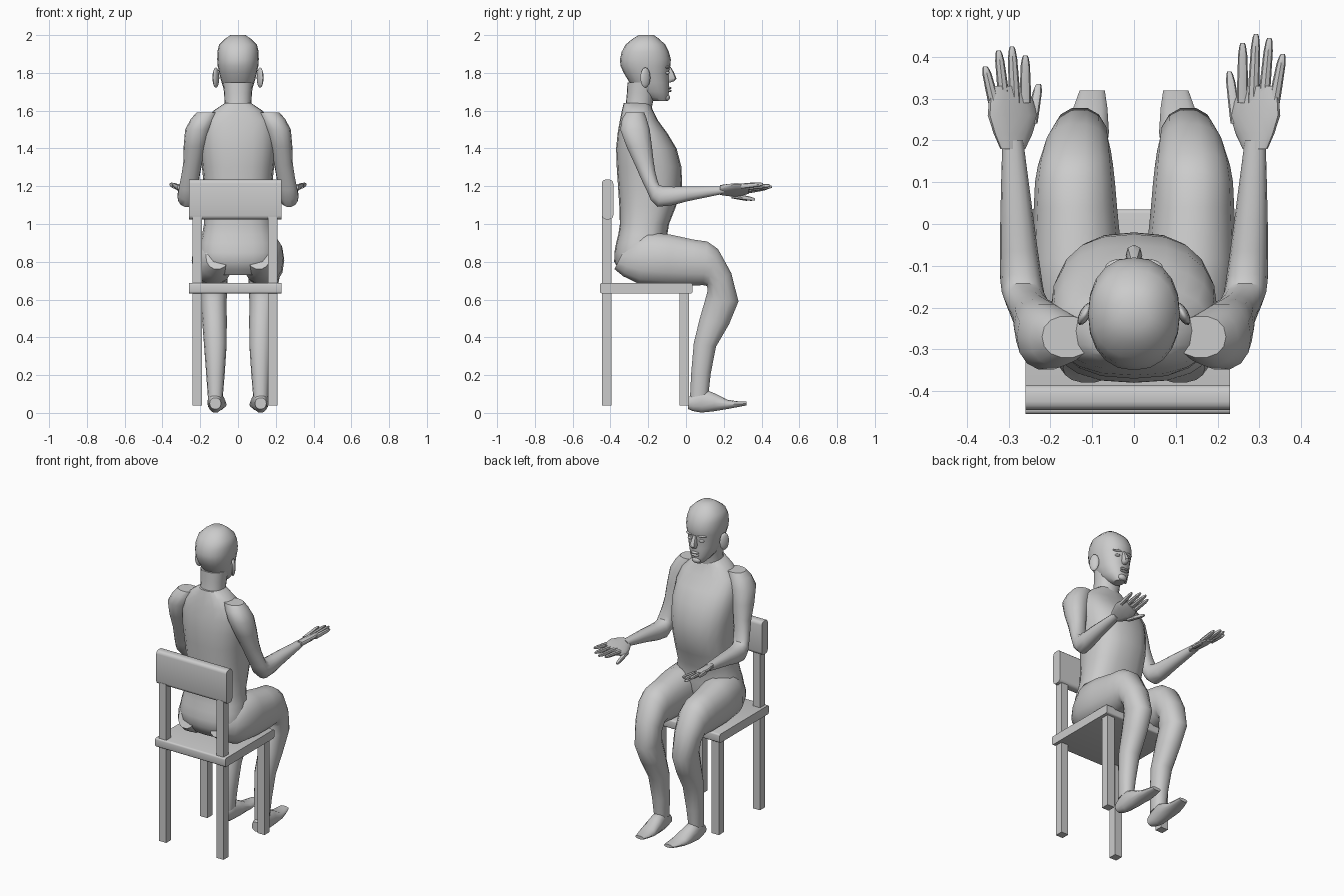
import bpy, bmesh, math
from mathutils import Vector, Matrix

default_cube = bpy.data.objects.get("Cube")
if default_cube:
    bpy.data.objects.remove(default_cube, do_unlink=True)

grey = bpy.data.materials.new("plain grey")
grey.use_nodes = True
grey.diffuse_color = (.6, .6, .6, 1)
shader = grey.node_tree.nodes["Principled BSDF"]
shader.inputs["Base Color"].default_value = grey.diffuse_color


def finish(name, bm, smooth_angle):
    """Turn a bmesh into a grey object, smooth below the given angle."""
    bmesh.ops.recalc_face_normals(bm, faces=bm.faces)
    mesh = bpy.data.meshes.new(name)
    bm.to_mesh(mesh)
    bm.free()
    mesh.materials.append(grey)
    obj = bpy.data.objects.new(name, mesh)
    bpy.context.collection.objects.link(obj)
    bpy.ops.object.select_all(action='DESELECT')
    obj.select_set(True)
    bpy.context.view_layer.objects.active = obj
    bpy.ops.object.shade_smooth_by_angle(angle=math.radians(smooth_angle))


def add_midpoints(sections):
    """Insert a section on a smooth curve between each neighbouring pair."""
    padded = [sections[0], *sections, sections[-1]]
    result = [sections[0]]
    for before, start, end, after in zip(padded, padded[1:], padded[2:], padded[3:]):
        middle = [(9 * (b + c) - a - d) / 16
                  for a, b, c, d in zip(before, start, end, after)]
        result += [middle, end]
    return result


def rounded(value, power):
    return math.copysign(abs(value) ** power, value)


def loft(name, sections, side=1, sides=14, power=.9, roll=0):
    """Skin oval rings; each is (x, half width, front y, front z, back y, back z)."""
    bm = bmesh.new()
    rings = []
    for x, half_width, front_y, front_z, back_y, back_z in add_midpoints(sections):
        front = Vector((x, front_y, front_z))
        back = Vector((x, back_y, back_z))
        across = Vector((half_width, 0, half_width * roll))
        ring = []
        for i in range(sides):
            angle = math.tau * i / sides
            point = ((front + back) / 2
                     + across * rounded(math.cos(angle), power)
                     + (front - back) / 2 * rounded(math.sin(angle), power))
            point.x *= side
            ring.append(bm.verts.new(point))
        rings.append(ring)
    for lower, upper in zip(rings, rings[1:]):
        for i in range(sides):
            j = (i + 1) % sides
            bm.faces.new((lower[i], lower[j], upper[j], upper[i]))
    bm.faces.new(rings[0])
    bm.faces.new(rings[-1])
    finish(name, bm, 40)


def stack(name, levels, sides=20, power=.9):
    """Loft level rings on the centre line; each is (z, half width, front, back)."""
    sections = [(0, half_width, front, z, back, z)
                for z, half_width, front, back in levels]
    loft(name, sections, sides=sides, power=power)


def finger(name, base, tip, side):
    """Loft a round finger that narrows towards its tip."""
    base, tip = Vector(base), Vector(tip)
    sections = []
    for along, radius in ((0, .014), (.8, .011), (1, .005)):
        x, y, z = base.lerp(tip, along)
        sections.append((x, radius, y, z + radius, y, z - radius))
    loft(name, sections, side, sides=8)


def ball(name, location, size, turn=0):
    bm = bmesh.new()
    bmesh.ops.create_uvsphere(bm, u_segments=12, v_segments=8, radius=1)
    bm.transform(Matrix.Translation(location) @ Matrix.Rotation(turn, 4, 'Z')
                 @ Matrix.Diagonal((*size, 1)))
    finish(name, bm, 60)


def box(name, centre, size, bevel=0):
    """Make a box, optionally with its edges along x rounded."""
    bm = bmesh.new()
    bmesh.ops.create_cube(bm, size=1)
    bm.transform(Matrix.Translation(centre) @ Matrix.Diagonal((*size, 1)))
    if bevel:
        long_edges = [edge for edge in bm.edges
                      if edge.verts[0].co.x != edge.verts[1].co.x]
        bmesh.ops.bevel(bm, geom=long_edges, offset=bevel, segments=3,
                        profile=.5, affect='EDGES')
    finish(name, bm, 35)


# Chair, set slightly off centre
chair_x = -.015
box("seat", (chair_x, -.21, .66), (.49, .49, .055), bevel=.01)
box("backrest", (chair_x, -.415, 1.13), (.49, .06, .21), bevel=.02)

# Torso, neck and head
stack("torso", [
    (.73, .13, -.16, -.33),
    (.8, .2, -.11, -.38),
    (.9, .2, -.1, -.37),
    (1, .18, -.09, -.35),
    (1.2, .18, -.02, -.36),
    (1.4, .2, -.05, -.37),
    (1.55, .18, -.15, -.35),
    (1.64, .07, -.19, -.33)], power=.8)
stack("neck", [
    (1.5, .09, -.17, -.35),
    (1.62, .07, -.18, -.32),
    (1.75, .08, -.15, -.31)])
stack("head", [
    (1.65, .03, -.1, -.17),
    (1.7, .07, -.09, -.26),
    (1.8, .1, -.09, -.33),
    (1.87, .11, -.08, -.35),
    (1.95, .1, -.11, -.32),
    (2, .04, -.17, -.25)])

# Centre of the face
stack("nose", [
    (1.83, .01, -.08, -.1),
    (1.77, .02, -.05, -.1),
    (1.75, .01, -.08, -.1)], sides=8)
for name, z in (("upper_lip", 1.72), ("lower_lip", 1.705)):
    ball(name, (0, -.09, z), (.026, .014, .007))
ball("chin", (0, -.105, 1.67), (.03, .02, .02))

for label, side in (("right", -1), ("left", 1)):
    # Chair legs
    leg_x = chair_x + side * .2
    box(label + "_back_leg", (leg_x, -.42, .54), (.05, .05, 1))
    box(label + "_front_leg", (leg_x, -.01, .34), (.05, .05, .6))

    # Sides of the face
    ball(label + "_ear", (side * .117, -.215, 1.775), (.013, .03, .054), side * .5)
    ball(label + "_brow", (side * .04, -.1, 1.83), (.03, .016, .008), -side * .2)
    ball(label + "_eye", (side * .04, -.1, 1.8), (.016, .014, .008), -side * .2)

    # Thigh, bent knee and shin
    loft(label + "_leg", [
        (.11, .06, -.31, .9, -.38, .76),
        (.13, .11, -.2, .96, -.25, .68),
        (.14, .1, .04, .92, .03, .67),
        (.14, .09, .17, .87, .11, .67),
        (.13, .07, .28, .59, .1, .6),
        (.12, .06, .16, .35, .04, .37),
        (.12, .04, .12, .1, .02, .08)], side)
    loft(label + "_foot", [
        (.12, .03, .01, .08, .01, .02),
        (.12, .04, .09, .13, .08, 0),
        (.11, .05, .22, .07, .22, .02),
        (.1, .03, .32, .06, .32, .04)], side)

    # Shoulder, upper arm, elbow and forearm
    loft(label + "_arm", [
        (.16, .06, -.22, 1.59, -.32, 1.59),
        (.21, .07, -.19, 1.5, -.35, 1.5),
        (.24, .05, -.17, 1.33, -.27, 1.31),
        (.26, .05, -.15, 1.23, -.21, 1.18),
        (.27, .05, -.12, 1.2, -.15, 1.09),
        (.28, .04, .01, 1.2, .01, 1.12),
        (.29, .025, .2, 1.2, .2, 1.16)], side)

    # Hand, rolled so that the thumb side hangs lower; the left reaches further
    reach = side * .015
    loft(label + "_palm", [
        (.29, .03, .18, 1.2, .18, 1.16),
        (.29, .06, .26, 1.2, .26, 1.16),
        (.3, .04, .33, 1.2, .33, 1.17)], side, roll=.5)
    finger(label + "_thumb", (.245, .24, 1.15), (.228, .35 + reach, 1.13), side)
    for i, digit in enumerate(("index", "middle", "ring", "little")):
        tip_y = .44 + reach - .015 * (i - 1.2) ** 2
        finger(label + "_" + digit + "_finger", (.26 + .025 * i, .29, 1.17 + .01 * i),
               (.26 + .032 * i, tip_y, 1.19 + .007 * i), side)
